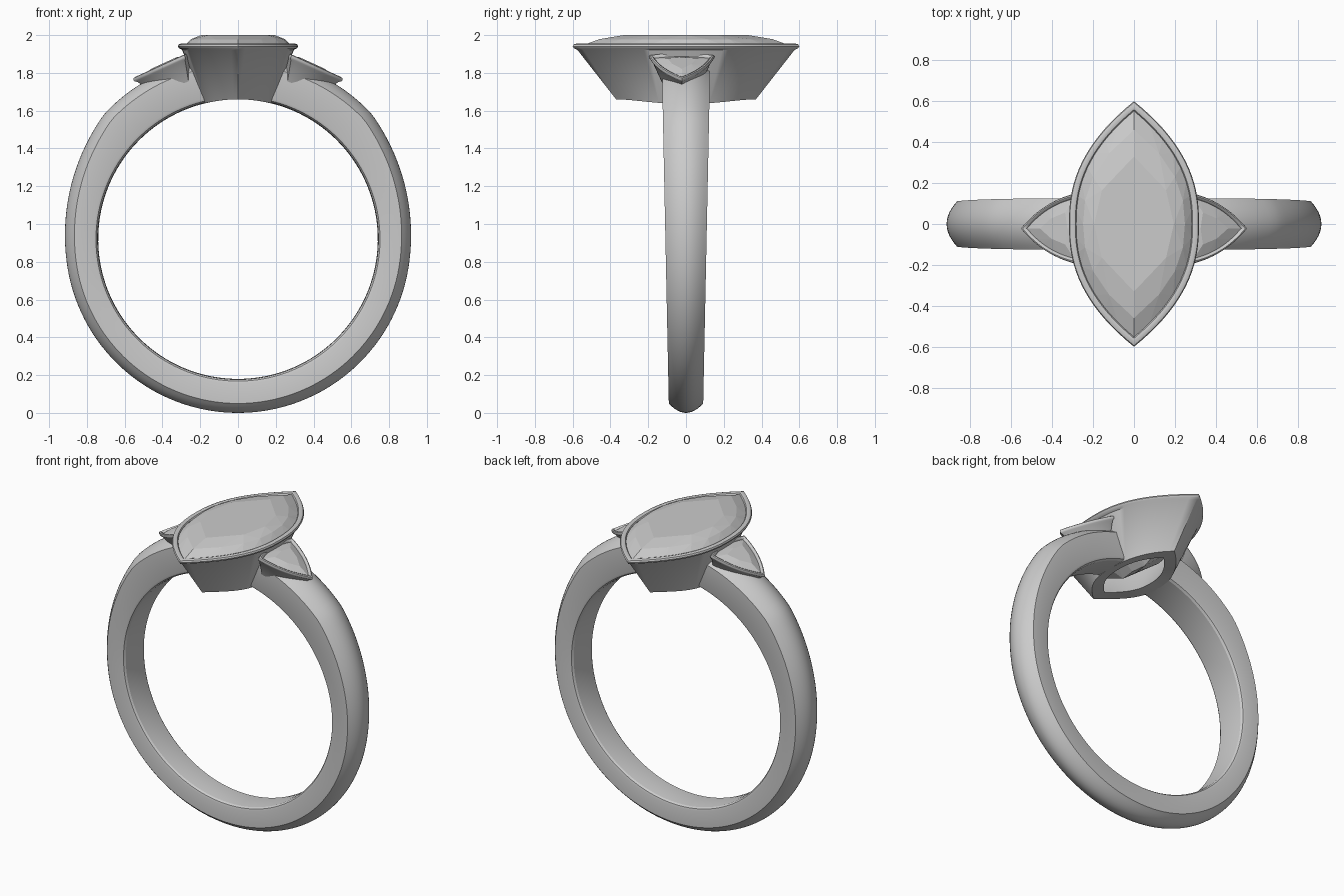
import bpy, bmesh
from math import sin, cos, pi, radians, sqrt
from mathutils import Vector

if "Cube" in bpy.data.objects:
    bpy.data.objects.remove(bpy.data.objects["Cube"])

CZ, RI = 0.92, 0.74          # finger hole centre height and radius


def finish(name, bm, angle=None):
    bmesh.ops.recalc_face_normals(bm, faces=bm.faces[:])
    me = bpy.data.meshes.new(name)
    bm.to_mesh(me)
    bm.free()
    ob = bpy.data.objects.new(name, me)
    bpy.context.collection.objects.link(ob)
    if angle:
        bpy.ops.object.select_all(action='DESELECT')
        ob.select_set(True)
        bpy.context.view_layer.objects.active = ob
        bpy.ops.object.shade_smooth_by_angle(angle=radians(angle))
    return ob


def loft(name, rings, wrap=False, angle=35):
    """Skin closed loops; wrap joins last to first, otherwise ends are capped."""
    bm = bmesh.new()
    vs = [[bm.verts.new(p) for p in r] for r in rings]
    n = len(vs[0])
    pairs = list(zip(vs, vs[1:])) + ([(vs[-1], vs[0])] if wrap else [])
    for a, b in pairs:
        for i in range(n):
            j = (i + 1) % n
            bm.faces.new((a[i], a[j], b[j], b[i]))
    if not wrap:
        bm.faces.new(vs[0])
        bm.faces.new(vs[-1])
    return finish(name, bm, angle)


def gem(name, pts):
    """Faceted stone as the hull of its facet corners."""
    bm = bmesh.new()
    for p in pts:
        bm.verts.new(p)
    res = bmesh.ops.convex_hull(bm, input=bm.verts[:])
    junk = [v for v in res['geom_interior'] if isinstance(v, bmesh.types.BMVert)]
    bmesh.ops.delete(bm, geom=junk, context='VERTS')
    bmesh.ops.dissolve_limit(bm, angle_limit=radians(1), verts=bm.verts[:], edges=bm.edges[:])
    return finish(name, bm)


def marquise(w, l, n, power=2.35):
    out = []
    h = n // 2
    for side in (1, -1):
        for i in range(h):
            t = side * (-1 + 2 * i / h)
            out.append((side * w * (1 - abs(t) ** power), l * t))
    return out


def trillion(r, n, bulge=0.14):
    """Rounded-sided triangle with one corner on +u; n points per side."""
    out = []
    for k in range(3):
        a = Vector((cos(k * 2 * pi / 3), sin(k * 2 * pi / 3)))
        b = Vector((cos((k + 1) * 2 * pi / 3), sin((k + 1) * 2 * pi / 3)))
        for i in range(n):
            t = i / n
            p = a.lerp(b, t) + (a + b).normalized() * bulge * 4 * t * (1 - t)
            out.append(p * r)
    return out


# Shank: tapered band with flat sides, domed outside and softened inside
def shank_ring(s):
    ring = []
    t0 = s * 180
    ro = min(0.915 + 0.065 * (max(0, abs(t0) - 90) / 60) ** 2, 0.97)
    ro += 0.005 * max(0, cos(radians(t0)))
    re = ro - 0.05
    prof = [(-1, 0.765), (-0.96, 0.752), (-0.85, 0.744), (-0.5, 0.741), (0, RI),
            (0.5, 0.741), (0.85, 0.744), (0.96, 0.752), (1, 0.765)]
    prof += [(1 - i / 6, re + (ro - re) * (1 - (1 - i / 6) ** 2)) for i in range(13)]
    for q, r in prof:
        end = 180 - (12.6 + (r - RI) * 10)       # ends slanted to meet the head
        a = radians(s * end)
        z = CZ - r * cos(a)
        hw = 0.09 + 0.035 * min(1, z / 1.7)
        ring.append((r * sin(a), q * hw, z))
    return ring


loft("shank", [shank_ring(-1 + 2 * i / 128) for i in range(129)], angle=25)


# Centre head: flared marquise bezel, underside following the finger hole
def head_ring(w, l, z=None):
    return [(x, y, z if z else CZ + sqrt(RI ** 2 - x * x)) for x, y in marquise(w, l, 72)]


loft("centre_bezel", [head_ring(*p) for p in (
    (0.125, 0.27), (0.185, 0.37), (0.296, 0.575, 1.922), (0.312, 0.593, 1.93),
    (0.318, 0.600, 1.941), (0.314, 0.594, 1.951), (0.301, 0.577, 1.956),
    (0.287, 0.559, 1.952), (0.281, 0.551, 1.942), (0.272, 0.535, 1.90))],
    wrap=True, angle=40)

# Centre stone: table, crown, girdle, pavilion, keel
tiers = ((0.195, 0.33, 8, 2.0), (0.249, 0.46, 16, 1.978), (0.284, 0.555, 32, 1.943),
         (0.284, 0.555, 32, 1.93), (0.19, 0.38, 8, 1.81), (0.012, 0.10, 4, 1.68))
gem("centre_stone", [(x, y, z) for w, l, n, z in tiers for x, y in marquise(w, l, n)])

# Side bezels and stones: trillions sloping down the shoulders
tilt = radians(24.5)
for side, label in ((1, "right"), (-1, "left")):
    def place(p, d):
        u, v = p
        return (side * (0.373 + u * cos(tilt) + d * sin(tilt)), v - 0.022,
                1.848 - u * sin(tilt) + d * cos(tilt))

    loft(label + "_side_bezel", [[place(p, d) for p in trillion(r, 14)] for r, d in (
        (0.09, -0.13), (0.125, -0.13), (0.184, -0.022), (0.196, -0.013),
        (0.200, -0.004), (0.195, 0.005), (0.185, 0.008), (0.174, 0.004),
        (0.168, -0.006), (0.160, -0.03))], wrap=True, angle=40)
    gem(label + "_side_stone", [place(p, d) for r, n, d in (
        (0.09, 2, 0.012), (0.171, 8, -0.007), (0.171, 8, -0.014), (0.02, 1, -0.11))
        for p in trillion(r, n)])
